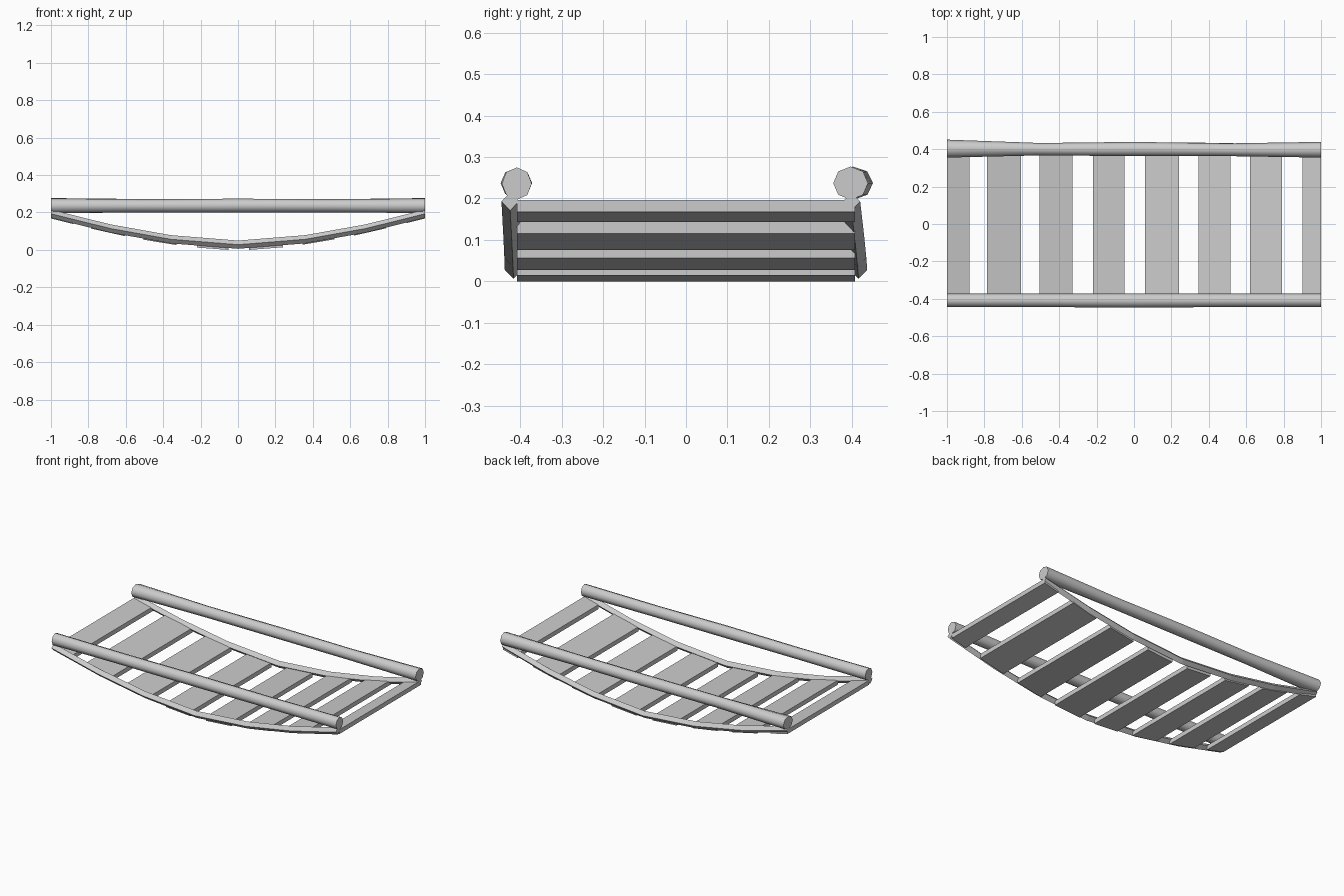
import bpy, bmesh, math

if "Cube" in bpy.data.objects:
    bpy.data.objects.remove(bpy.data.objects["Cube"])


def sweep(name, stations, sides, smooth=False):
    """Closed tube along x. Each station is (x, y, z, radius_y, radius_z)."""
    bm = bmesh.new()
    rings = []
    for x, y, z, ry, rz in stations:
        ring = []
        for i in range(sides):
            a = 2 * math.pi * i / sides
            ring.append(bm.verts.new((x, y + ry * math.cos(a), z + rz * math.sin(a))))
        rings.append(ring)
    for a, b in zip(rings, rings[1:]):
        for i in range(sides):
            j = (i + 1) % sides
            f = bm.faces.new((a[i], a[j], b[j], b[i]))
            f.smooth = smooth
    bm.faces.new(rings[0])
    bm.faces.new(rings[-1])
    finish(name, bm)


def finish(name, bm):
    bmesh.ops.recalc_face_normals(bm, faces=bm.faces)
    mesh = bpy.data.meshes.new(name)
    bm.to_mesh(mesh)
    bm.free()
    obj = bpy.data.objects.new(name, mesh)
    bpy.context.collection.objects.link(obj)
    return obj


# Height of the sagging deck's underside
SAG = [(0, 0.0), (0.06, 0.0), (0.24, 0.014), (0.36, 0.03), (0.52, 0.057),
       (0.68, 0.088), (0.79, 0.115), (1.0, 0.168)]


def sag(x):
    x = abs(x)
    for (x0, z0), (x1, z1) in zip(SAG, SAG[1:]):
        if x <= x1:
            return z0 + (z1 - z0) * (x - x0) / (x1 - x0)
    return SAG[-1][1]


# Hand rails, slightly uneven octagonal logs
sweep("front_rail", [(-1, -0.408, 0.236, 0.036, 0.039), (-0.5, -0.408, 0.236, 0.036, 0.035),
                     (0, -0.409, 0.237, 0.038, 0.037), (0.5, -0.408, 0.236, 0.036, 0.035),
                     (1, -0.408, 0.236, 0.036, 0.039)], 8, True)
sweep("back_rail", [(-1, 0.403, 0.237, 0.048, 0.040), (-0.5, 0.400, 0.236, 0.033, 0.036),
                    (0, 0.401, 0.236, 0.038, 0.035), (0.5, 0.397, 0.236, 0.034, 0.035),
                    (1, 0.397, 0.237, 0.042, 0.040)], 8, True)

# Sagging side ropes with a diamond section
for name, y_mid, y_end in (("front_rope", -0.416, -0.424), ("back_rope", 0.416, 0.399)):
    stations = []
    for x in (-1, -0.68, -0.36, 0, 0.36, 0.68, 1):
        y = y_mid + (y_end - y_mid) * x * x
        stations.append((x, y, sag(x) + 0.025 + 0.003 * (1 - abs(x)), 0.021, 0.022))
    sweep(name, stations, 4)

# Deck planks laid across the ropes
PLANKS = [(-1, -0.88), (-0.785, -0.605), (-0.505, -0.33), (-0.22, -0.05),
          (0.06, 0.24), (0.345, 0.515), (0.62, 0.79), (0.90, 1)]
for n, (x0, x1) in enumerate(PLANKS):
    bm = bmesh.new()
    profile = [(x0, sag(x0)), (x1, sag(x1)), (x1, sag(x1) + 0.028), (x0, sag(x0) + 0.028)]
    face = bm.faces.new([bm.verts.new((x, -0.408, z)) for x, z in profile])
    ext = bmesh.ops.extrude_face_region(bm, geom=[face])
    moved = [v for v in ext["geom"] if isinstance(v, bmesh.types.BMVert)]
    bmesh.ops.translate(bm, vec=(0, 0.816, 0), verts=moved)
    if face.is_valid and len(bm.faces) < 6:
        bm.faces.new([v for v in bm.verts if v not in moved])
    finish("plank_%d" % (n + 1), bm)

# Keep log end caps crisp while the sides stay smooth
for obj in bpy.context.collection.objects:
    obj.select_set(obj.name.endswith("rail"))
bpy.context.view_layer.objects.active = bpy.data.objects["front_rail"]
bpy.ops.object.shade_smooth_by_angle(angle=math.radians(50))
